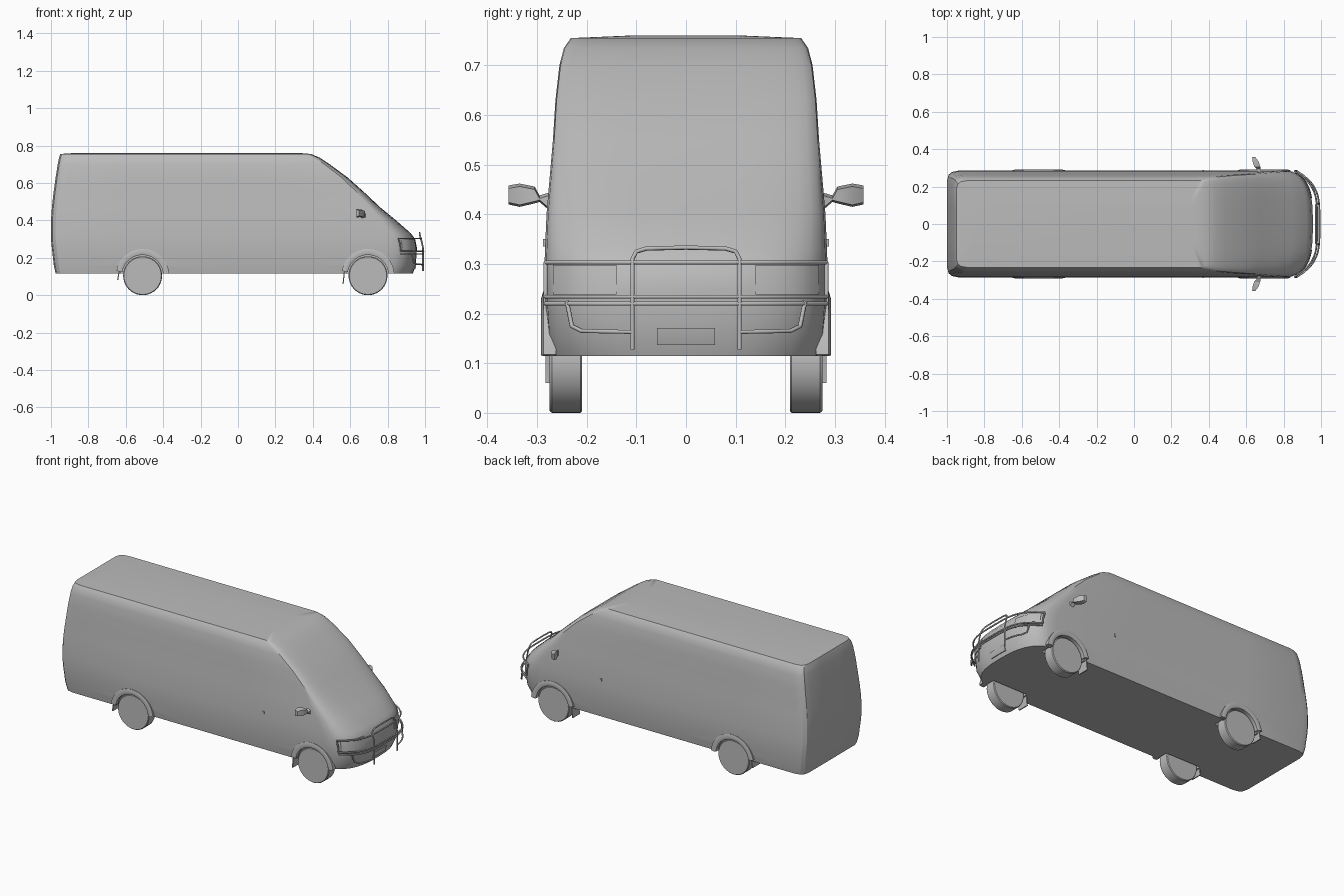
import bpy, bmesh, math
from mathutils import Vector

old = bpy.data.objects.get("Cube")
if old:
    bpy.data.objects.remove(old, do_unlink=True)

grey = bpy.data.materials.new("plain grey")
grey.use_nodes = True
grey.diffuse_color = (0.5, 0.5, 0.5, 1)
grey.node_tree.nodes["Principled BSDF"].inputs["Base Color"].default_value = (0.5, 0.5, 0.5, 1)


def make(name, verts, faces, smooth=35):
    """Mesh object with outward normals and smooth shading."""
    me = bpy.data.meshes.new(name)
    me.from_pydata([tuple(v) for v in verts], [], faces)
    bm = bmesh.new()
    bm.from_mesh(me)
    bmesh.ops.recalc_face_normals(bm, faces=bm.faces)
    bm.to_mesh(me)
    bm.free()
    me.materials.append(grey)
    ob = bpy.data.objects.new(name, me)
    bpy.context.collection.objects.link(ob)
    shade(ob, smooth)
    return ob


def shade(ob, angle=35):
    bpy.ops.object.select_all(action='DESELECT')
    ob.select_set(True)
    bpy.context.view_layer.objects.active = ob
    bpy.ops.object.shade_smooth_by_angle(angle=math.radians(angle))


def loft(name, rings, closed_ring=True, smooth=35):
    """Skin a list of equal-length closed rings and cap the ends."""
    n = len(rings[0])
    verts = [p for r in rings for p in r]
    faces = [(k * n + i, k * n + (i + 1) % n, (k + 1) * n + (i + 1) % n, (k + 1) * n + i)
             for k in range(len(rings) - 1) for i in range(n)]
    faces += [tuple(range(n)), tuple(range((len(rings) - 1) * n, len(rings) * n))]
    return make(name, verts, faces, smooth)


def disc(x, z, y, r, n=40):
    return [(x + r * math.cos(2 * math.pi * i / n), y, z + r * math.sin(2 * math.pi * i / n))
            for i in range(n)]


# Body levels: height, rear x, front x, half width, nose depth, nose squareness
LEVELS = [
    (0.115, -0.975, 0.935, 0.272, 0.19, 0.75),
    (0.16, -0.985, 0.95, 0.279, 0.18, 0.7),
    (0.25, -0.995, 0.957, 0.285, 0.17, 0.7),
    (0.30, -1.0, 0.947, 0.285, 0.17, 0.7),
    (0.33, -1.0, 0.925, 0.284, 0.16, 0.68),
    (0.40, -1.0, 0.845, 0.281, 0.12, 0.6),
    (0.47, -0.995, 0.76, 0.275, 0.09, 0.55),
    (0.55, -0.986, 0.675, 0.268, 0.07, 0.5),
    (0.63, -0.975, 0.585, 0.263, 0.06, 0.45),
    (0.70, -0.964, 0.49, 0.255, 0.055, 0.45),
    (0.735, -0.957, 0.437, 0.246, 0.05, 0.45),
    (0.755, -0.95, 0.39, 0.232, 0.04, 0.45),
]


def level_at(z):
    for a, b in zip(LEVELS, LEVELS[1:]):
        if a[0] <= z <= b[0]:
            t = (z - a[0]) / (b[0] - a[0])
            return [p + (q - p) * t for p, q in zip(a, b)]


def nose_x(y, z, off=0.0):
    """x of the nose surface at a given y and z."""
    _, _, xf, w, d, e = level_at(z)
    s = min(abs(y) / w, 1) ** (1 / e)
    return xf - d + d * max(1 - s * s, 0) ** (e / 2) + off


def power(v, e):
    return math.copysign(abs(v) ** e, v)


def outline(z, xr, xf, w, d, e):
    pts = []
    for i in range(17):                      # nose, right to left
        a = math.pi * (i / 16 - 0.5)
        pts.append((xf - d + d * power(math.cos(a), e), w * power(math.sin(a), e), z))
    xs = xf - d
    for t in (0.25, 0.5, 0.75):              # left side
        pts.append((xs + (xr + 0.06 - xs) * t, w, z))
    rear = [(0.06, 1.0), (0.025, 0.975), (0.008, 0.92), (0, 0.8), (0, 0.3)]
    pts += [(xr + dx, w * s, z) for dx, s in rear]
    pts += [(xr + dx, -w * s, z) for dx, s in reversed(rear)]
    for t in (0.75, 0.5, 0.25):              # right side
        pts.append((xs + (xr + 0.06 - xs) * t, -w, z))
    return pts


rings = [outline(*lv) for lv in LEVELS]
rings.append([(x * 0.9 - 0.02, y * 0.5, 0.76) for x, y, z in rings[-1]])
body = loft("van_body", rings, smooth=30)

# Wheels, wells, arch flares and mud flaps
AXLES = {"rear": -0.51, "front": 0.695}
for end, ax in AXLES.items():
    for side, s in (("left", 1), ("right", -1)):
        cutter = loft("well_cutter", [disc(ax, 0.105, s * y, 0.117) for y in (0.2, 0.4)])
        mod = body.modifiers.new("well", 'BOOLEAN')
        mod.operation = 'DIFFERENCE'
        mod.solver = 'EXACT'
        mod.object = cutter
        bpy.context.view_layer.objects.active = body
        bpy.ops.object.modifier_apply(modifier=mod.name)
        bpy.data.objects.remove(cutter, do_unlink=True)

        loft(f"{end}_{side}_wheel",
             [disc(ax, 0.104, s * y, r) for y, r in
              ((0.209, 0.1), (0.213, 0.104), (0.27, 0.104), (0.275, 0.1))])

        arc = []
        for i in range(17):
            a = math.radians(5 + 165 * i / 16)
            arc.append([(ax + r * math.cos(a), s * y, 0.105 + r * math.sin(a))
                        for r, y in ((0.11, 0.262), (0.11, 0.287), (0.125, 0.292),
                                     (0.142, 0.287), (0.142, 0.262))])
        loft(f"{end}_{side}_arch_flare", arc)

        low = 0.06 if end == "front" else 0.08
        loft(f"{end}_{side}_mud_flap",
             [[(ax + x + dx, s * y, z) for dx, y in
               ((0, 0.215), (0.006, 0.215), (0.006, 0.283), (0, 0.283))]
              for x, z in ((-0.136, low), (-0.13, 0.12), (-0.118, 0.17))])
shade(body, 30)

# Door mirrors: tapered arm and flat head
for side, s in (("left", 1), ("right", -1)):
    sections = [(0.272, 0.672, 0.405, 0.445, 0.012), (0.295, 0.665, 0.425, 0.438, 0.010),
                (0.305, 0.66, 0.422, 0.456, 0.016), (0.335, 0.65, 0.415, 0.462, 0.016),
                (0.358, 0.64, 0.42, 0.458, 0.008)]
    loft(f"{side}_door_mirror",
         [[(x - t, s * y, lo), (x + t, s * y, lo + 0.004),
           (x + t, s * y, hi - 0.006), (x - t, s * y, hi)] for y, x, lo, hi, t in sections])
    handle = [[(x, s * y, z) for x, z in ((0.365, 0.335), (0.375, 0.335), (0.375, 0.35), (0.365, 0.35))]
              for y in (0.275, 0.288)]
    loft(f"{side}_door_handle", handle)


# Thin panels that follow the nose
def nose_panel(name, y0, y1, z0, z1, n=8):
    front, back = [], []
    for zs in (z0, (z0 + z1) / 2, z1):
        for i in range(n + 1):
            y = y0 + (y1 - y0) * i / n
            front.append((nose_x(y, zs, 0.004), y, zs))
            back.append((nose_x(y, zs, -0.004), y, zs))
    m = n + 1
    quads = [(r * m + i, r * m + i + 1, (r + 1) * m + i + 1, (r + 1) * m + i)
             for r in range(2) for i in range(n)]
    rim = list(range(m)) + [2 * m - 1] + list(range(3 * m - 1, 2 * m - 1, -1)) + [m]
    k = len(front)
    sides = [(a, b, b + k, a + k) for a, b in zip(rim, rim[1:] + rim[:1])]
    make(name, front + back, quads + [tuple(v + k for v in q) for q in quads] + sides)


nose_panel("number_plate", -0.058, 0.058, 0.137, 0.171)
nose_panel("left_headlight", 0.14, 0.268, 0.238, 0.298)
nose_panel("right_headlight", -0.268, -0.14, 0.238, 0.298)


# Bull bar: bent tubes that wrap around the nose
def bar_point(y, z):
    lean = -0.02 * max(z - 0.26, 0) / 0.07
    return Vector((0.992 + lean - 0.125 * (abs(y) / 0.285) ** 4, y, z))


def tube(name, path, r=0.0045, steps=6):
    pts = []
    for (y0, z0), (y1, z1) in zip(path, path[1:]):
        pts += [bar_point(y0 + (y1 - y0) * i / steps, z0 + (z1 - z0) * i / steps)
                for i in range(steps)]
    pts.append(bar_point(*path[-1]))
    cu = bpy.data.curves.new(name, 'CURVE')
    cu.dimensions = '3D'
    cu.bevel_depth = r
    cu.bevel_resolution = 1
    cu.use_fill_caps = True
    sp = cu.splines.new('POLY')
    sp.points.add(len(pts) - 1)
    for p, q in zip(sp.points, pts):
        p.co = (*q, 1)
    cu.materials.append(grey)
    ob = bpy.data.objects.new(name, cu)
    bpy.context.collection.objects.link(ob)


tube("bar_centre_hoop", [(-0.108, 0.128), (-0.108, 0.31), (-0.1, 0.325), (-0.08, 0.331), (0, 0.333),
                         (0.08, 0.331), (0.1, 0.325), (0.108, 0.31), (0.108, 0.128)])
for label, z in (("upper", 0.303), ("middle", 0.234), ("lower", 0.22)):
    tube(f"bar_{label}_rail", [(-0.283, z), (-0.12, z), (0.12, z), (0.283, z)])
for side, s in (("left", 1), ("right", -1)):
    tube(f"bar_{side}_lower_loop", [(s * 0.108, 0.163), (s * 0.21, 0.165), (s * 0.23, 0.175),
                                    (s * 0.24, 0.225)])
    tube(f"bar_{side}_upright", [(s * 0.283, 0.303), (s * 0.283, 0.234)], steps=2)
